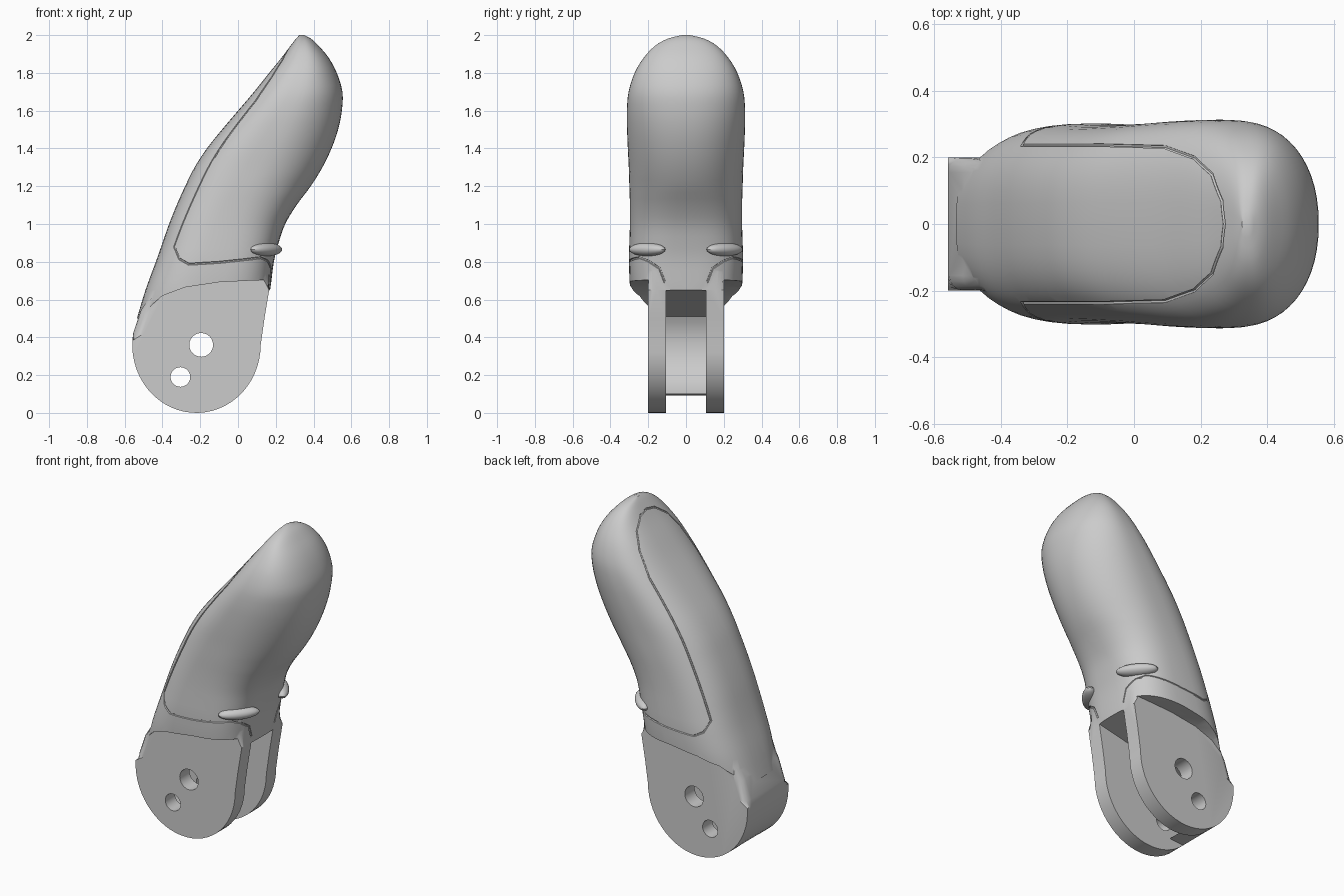
import bpy, bmesh, math
from mathutils import Vector
from mathutils.bvhtree import BVHTree

if "Cube" in bpy.data.objects:
    bpy.data.objects.remove(bpy.data.objects["Cube"])


def make(name, bm):
    bmesh.ops.recalc_face_normals(bm, faces=bm.faces)
    me = bpy.data.meshes.new(name)
    bm.to_mesh(me)
    bm.free()
    ob = bpy.data.objects.new(name, me)
    bpy.context.collection.objects.link(ob)
    return ob


def prism(name, pts, y0, y1, bevel=0):
    """Extrude an x-z outline between two y values."""
    bm = bmesh.new()
    a = [bm.verts.new((x, y0, z)) for x, z in pts]
    b = [bm.verts.new((x, y1, z)) for x, z in pts]
    caps = [bm.faces.new(a), bm.faces.new(b)]
    n = len(pts)
    for i in range(n):
        bm.faces.new((a[i], a[(i + 1) % n], b[(i + 1) % n], b[i]))
    if bevel:
        rim = [e for f in caps for e in f.edges]
        bmesh.ops.bevel(bm, geom=rim, offset=bevel, segments=4, profile=0.5, affect='EDGES')
    return make(name, bm)


def boolean(target, tool, op):
    m = target.modifiers.new(op, 'BOOLEAN')
    m.operation, m.object, m.solver = op, tool, 'EXACT'
    bpy.context.view_layer.objects.active = target
    bpy.ops.object.modifier_apply(modifier=m.name)
    bpy.data.objects.remove(tool)


def arc(cx, cz, rx, rz, a0, a1, n):
    return [(cx + rx * math.cos(math.radians(a0 + (a1 - a0) * i / n)),
             cz + rz * math.sin(math.radians(a0 + (a1 - a0) * i / n))) for i in range(n + 1)]


# Fingertip body: horizontal sections as height, back x, pad x, half width
ROWS = [(.50, -.535, .14, .27), (.65, -.49, .17, .295), (.8, -.435, .19, .302), (.9, -.40, .215, .3),
        (1.0, -.365, .25, .297), (1.1, -.325, .31, .297), (1.2, -.28, .385, .3), (1.3, -.23, .447, .303),
        (1.4, -.165, .495, .308), (1.5, -.085, .53, .312), (1.6, 0, .55, .313), (1.7, .085, .553, .304),
        (1.8, .165, .523, .272), (1.88, .23, .48, .224), (1.94, .275, .43, .168), (1.98, .306, .388, .1),
        (2.0, .325, .35, .02)]


def catmull(a, b, c, d, t):
    return .5 * (2 * b + (c - a) * t + (2 * a - 5 * b + 4 * c - d) * t ** 2 + (3 * b - a - 3 * c + d) * t ** 3)


sections = []
for i in range(len(ROWS) - 1):
    p = [ROWS[max(0, min(len(ROWS) - 1, i + k))] for k in (-1, 0, 1, 2)]
    for s in range(3):
        sections.append([catmull(*[q[k] for q in p], s / 3) for k in range(4)])
sections.append(ROWS[-1])

bm = bmesh.new()
N = 56
rings = []
for z, xl, xr, w in sections:
    front_n = 3 - .8 * max(0, min(1, (z - .8) / .4))
    ring = []
    for k in range(N):
        c, s = math.cos(2 * math.pi * k / N), math.sin(2 * math.pi * k / N)
        n = front_n if c > 0 else 2.8
        x = math.copysign(abs(c) ** (2 / n), c)
        y = math.copysign(abs(s) ** (2 / n), s)
        ring.append(bm.verts.new(((xl + xr) / 2 + x * (xr - xl) / 2, y * w, z)))
    rings.append(ring)
for a, b in zip(rings, rings[1:]):
    for k in range(N):
        bm.faces.new((a[k], a[(k + 1) % N], b[(k + 1) % N], b[k]))
bm.faces.new(rings[0])
bm.faces.new(rings[-1])
body = make("fingertip_body", bm)

# Side steps where the body narrows to the hinge
step = [(-.7, .4), (-.53, .5), (-.47, .56), (-.4, .62), (-.28, .665), (-.1, .692), (.06, .70),
        (.3, .71), (.3, .3), (-.7, .3)]
for side in (-1, 1):
    boolean(body, prism("step_cutter", step, side * .195, side * .5), 'DIFFERENCE')

# Hinge block with rounded rim
hinge = arc(-.22, .36, .34, .36, 170, 360, 30) + [(.14, .5), (.165, .65), (.165, .78), (-.34, .78),
                                                 (-.44, .66), (-.515, .54)]
boolean(body, prism("hinge_block", hinge, -.2, .2, .045), 'UNION')

# Small ridges at the top corners of the hinge
for side in (-1, 1):
    bm = bmesh.new()
    bmesh.ops.create_uvsphere(bm, u_segments=24, v_segments=12, radius=1)
    bmesh.ops.scale(bm, vec=(.12, .045, .035), verts=bm.verts)
    ridge = make("ridge", bm)
    ridge.location = (.15, side * .205, .865)
    ridge.rotation_euler = (0, 0, -side * math.radians(50))
    bpy.context.view_layer.update()
    boolean(body, ridge, 'UNION')

# Slot between the hinge ears, and pin holes
slot = [(.5, .75), (.17, .65)] + arc(-.2, .36, .3, .3, 150, 240, 14) + [(-.6, .08), (-.6, -.2), (.5, -.2)]
boolean(body, prism("slot_cutter", slot, -.105, .105), 'DIFFERENCE')
for x, z, r in ((-.195, .36, .063), (-.305, .19, .052)):
    boolean(body, prism("hole_cutter", arc(x, z, r, r, 0, 345, 23), -.5, .5), 'DIFFERENCE')

# Parting groove around the soft pad, projected on to the surface
me = body.data
tree = BVHTree.FromPolygons([v.co for v in me.vertices], [tuple(p.vertices) for p in me.polygons])
BACK = [(0, 1.935), (.07, 1.922), (.15, 1.865), (.2, 1.78), (.232, 1.65), (.237, 1.4), (.237, 1.1), (.237, .88)]
SIDE = [(-.31, .815), (-.26, .787), (-.1, .797), (.05, .813), (.12, .822)]
FACE = [(.2, .805), (.14, .765), (.112, .69)]


def dense(pts, n=4):
    out = [Vector(a).lerp(Vector(b), i / n) for a, b in zip(pts, pts[1:]) for i in range(n)]
    return out + [Vector(pts[-1])]


path = []
for pts, start, ray in ((BACK, lambda p: (-2, p[0], p[1]), (1, 0, 0)),
                        (SIDE, lambda p: (p[0], 2, p[1]), (0, -1, 0)),
                        (FACE, lambda p: (2, p[0], p[1]), (-1, 0, 0))):
    for p in dense(pts):
        hit = tree.ray_cast(Vector(start(p)), Vector(ray))[0]
        if hit:
            path.append(hit)
path = [Vector((p.x, -p.y, p.z)) for p in reversed(path[1:])] + path

curve = bpy.data.curves.new("groove_cutter", 'CURVE')
curve.dimensions = '3D'
curve.bevel_depth, curve.bevel_resolution, curve.use_fill_caps = .006, 1, True
spline = curve.splines.new('POLY')
spline.points.add(len(path) - 1)
for sp, p in zip(spline.points, path):
    sp.co = (*p, 1)
groove = bpy.data.objects.new("groove_cutter", curve)
bpy.context.collection.objects.link(groove)
bpy.ops.object.select_all(action='DESELECT')
groove.select_set(True)
bpy.context.view_layer.objects.active = groove
bpy.ops.object.convert(target='MESH')
boolean(body, bpy.context.view_layer.objects.active, 'DIFFERENCE')

bpy.ops.object.select_all(action='DESELECT')
body.select_set(True)
bpy.context.view_layer.objects.active = body
bpy.ops.object.shade_smooth_by_angle(angle=math.radians(32))
